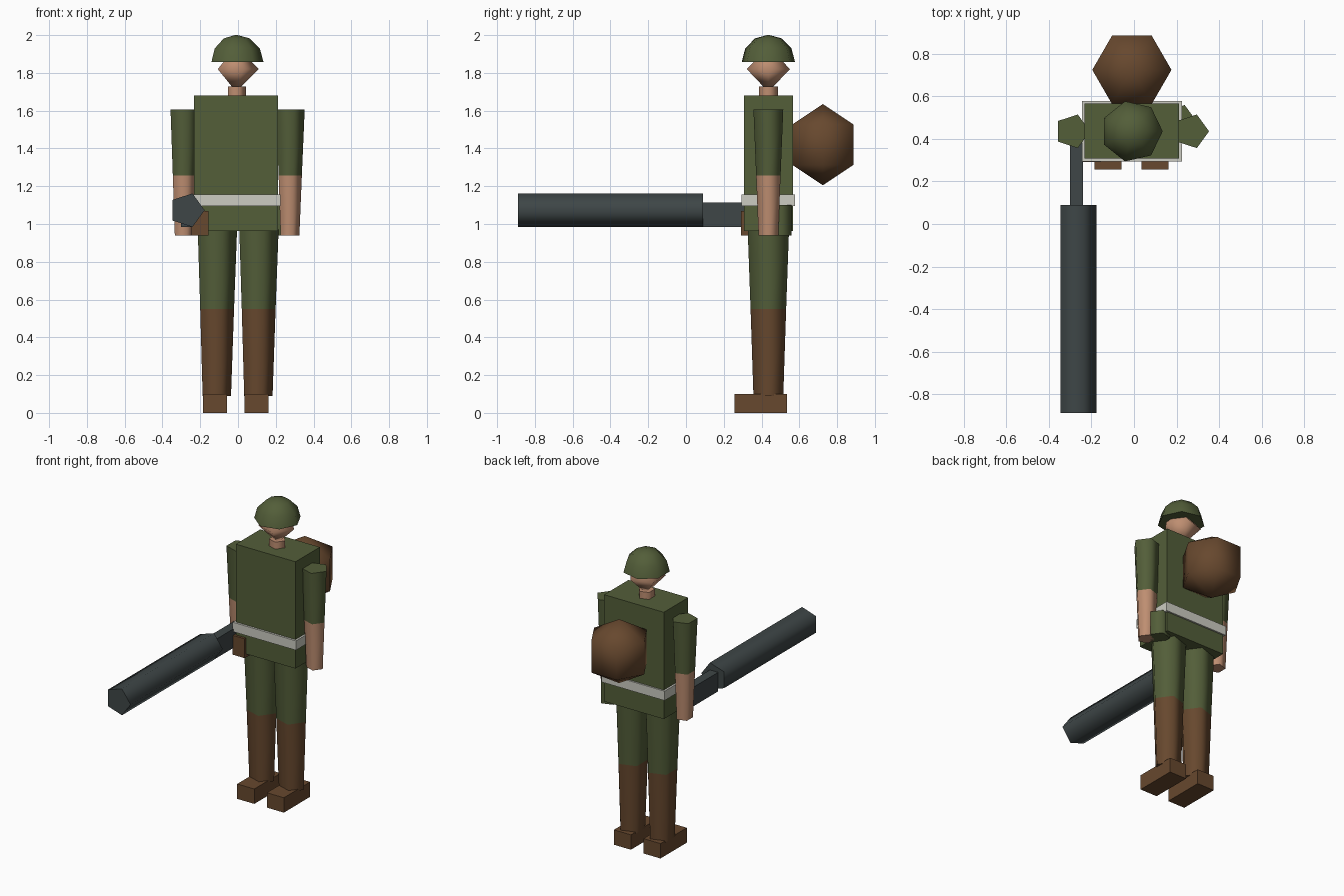
import bpy, bmesh
from math import sin, cos, tau, radians
from mathutils import Matrix, Vector

cube = bpy.data.objects.get("Cube")
if cube:
    bpy.data.objects.remove(cube, do_unlink=True)


def material(name, r, g, b):
    """Flat material from 0-255 display values."""
    lin = [((c / 255 + 0.055) / 1.055) ** 2.4 for c in (r, g, b)] + [1]
    m = bpy.data.materials.new(name)
    m.use_nodes = True
    m.diffuse_color = lin
    bsdf = next(n for n in m.node_tree.nodes if n.type == 'BSDF_PRINCIPLED')
    bsdf.inputs["Base Color"].default_value = lin
    return m


OLIVE = material("olive cloth", 83, 94, 57)
SKIN = material("skin", 190, 142, 113)
BROWN = material("brown leather", 103, 72, 46)
WEB = material("pale webbing", 204, 204, 194)
METAL = material("gunmetal", 62, 70, 71)

MX, MY = -0.01, 0.436   # centre line of the figure


def finish(name, bm, mats, split=None):
    """Make the object; faces below the split height take the second material."""
    bmesh.ops.remove_doubles(bm, verts=bm.verts, dist=0.0001)
    bmesh.ops.recalc_face_normals(bm, faces=bm.faces)
    if split is not None:
        for f in bm.faces:
            f.material_index = int(f.calc_center_median().z < split)
    mesh = bpy.data.meshes.new(name)
    bm.to_mesh(mesh)
    bm.free()
    for m in mats:
        mesh.materials.append(m)
    ob = bpy.data.objects.new(name, mesh)
    bpy.context.collection.objects.link(ob)
    bpy.ops.object.select_all(action='DESELECT')
    ob.select_set(True)
    bpy.context.view_layer.objects.active = ob
    bpy.ops.object.shade_smooth_by_angle(angle=radians(80))
    return ob


def box(name, x, y, z, mat):
    """Block from (low, high) ranges."""
    bm = bmesh.new()
    size = Vector((x[1] - x[0], y[1] - y[0], z[1] - z[0]))
    mid = Vector((sum(x), sum(y), sum(z))) / 2
    bmesh.ops.create_cube(bm, size=1, matrix=Matrix.Translation(mid) @ Matrix.Diagonal(size).to_4x4())
    return finish(name, bm, [mat])


def turned(name, sides, profile, loc, mats, split=None, turn=None):
    """Stack of regular polygons from (radius, height) points, with a corner on +x."""
    bm = bmesh.new()
    rings = []
    for r, h in profile:
        if r == 0:
            rings.append([bm.verts.new((0, 0, h))] * sides)
        else:
            rings.append([bm.verts.new((r * cos(tau * i / sides), r * sin(tau * i / sides), h))
                          for i in range(sides)])
    for a, b in zip(rings, rings[1:]):
        for i in range(sides):
            j = (i + 1) % sides
            bm.faces.new(list(dict.fromkeys((a[i], a[j], b[j], b[i]))))
    for ring, (r, h) in ((rings[0], profile[0]), (rings[-1], profile[-1])):
        if r:
            bm.faces.new(ring)
    if turn:
        bmesh.ops.transform(bm, matrix=turn, verts=bm.verts)
    bmesh.ops.translate(bm, vec=loc, verts=bm.verts)
    return finish(name, bm, mats, split)


def arc(radius, *degrees):
    """Sphere profile at the given latitudes."""
    return [(0 if abs(d) == 90 else radius * cos(radians(d)), radius * sin(radians(d))) for d in degrees]


# Torso and belt
box("torso", (MX - .222, MX + .222), (.308, .567), (.962, 1.68), OLIVE)
box("belt", (MX - .235, MX + .235), (.294, .578), (1.094, 1.157), WEB)

# Neck, head and helmet
turned("neck", 5, [(.053, 1.66), (.053, 1.727)], (MX, MY, 0), [SKIN])
turned("head", 5, arc(.12, -90, 0, 90), (MX, MY, 1.82), [SKIN])
turned("helmet", 7, arc(.145, 0, 30, 60, 90), (MX, MY, 1.857), [OLIVE])

# Limbs: sleeves with bare forearms, trousers with tall boots
for side, s in (("left", 1), ("right", -1)):
    turned(side + "_arm", 5, [(.055, .94), (.068, 1.256), (.083, 1.605)],
           (MX + s * .28, MY, 0), [OLIVE, SKIN], 1.256)
    leg_x = MX + s * .11
    turned(side + "_leg", 5, [(.083, .09), (.099, .55), (.115, .97)],
           (leg_x, MY, 0), [OLIVE, BROWN], .55)
    box(side + "_shoe", (leg_x - .065, leg_x + .062), (.256, .535), (0, .1), BROWN)

# Pack on the back
turned("backpack", 6, arc(.215, -90, -30, 30, 90), (MX, .725, 1.42), [BROWN])

# Items on the belt
turned("canteen", 5, [(.066, .94), (.066, 1.1)], (.218, .497, 0), [OLIVE])
box("holster", (-.245, -.155), (.292, .38), (.94, 1.07), BROWN)

# Launcher held in the right hand
turned("launcher_tube", 5, [(.0935, -.09), (.0935, .889)], (-.27, 0, 1.073), [METAL],
       turn=Matrix.Rotation(radians(90), 4, 'X'))
box("launcher_grip", (-.302, -.241), (.09, .42), (.985, 1.113), METAL)
